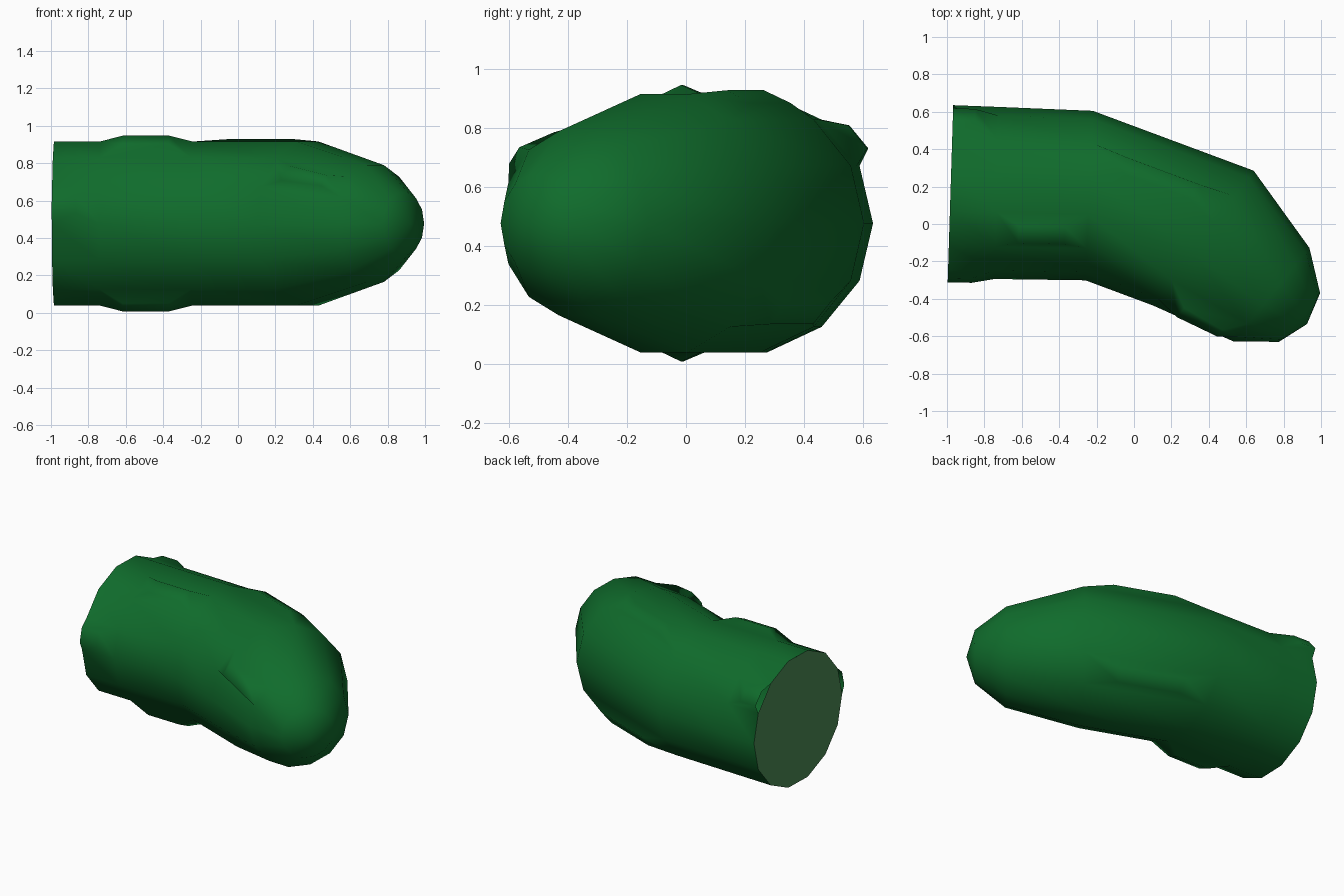
import bpy, bmesh, math
from mathutils import Vector

if "Cube" in bpy.data.objects:
    bpy.data.objects.remove(bpy.data.objects["Cube"])

SIDES = 14
ZC = 0.477


def material(name, rgb):
    m = bpy.data.materials.new(name)
    m.diffuse_color = (*rgb, 1)
    m.use_nodes = True
    m.node_tree.nodes["Principled BSDF"].inputs["Base Color"].default_value = m.diffuse_color
    return m


def make_object(name, bm, mat, smooth):
    me = bpy.data.meshes.new(name)
    bm.normal_update()
    for f in bm.faces:
        f.smooth = smooth
    bm.to_mesh(me)
    bm.free()
    me.materials.append(mat)
    ob = bpy.data.objects.new(name, me)
    bpy.context.collection.objects.link(ob)
    return ob


# Rings: centre x, y, half-width vector x, y, half-height
rings = [(-1.230, 0.180, 0.010, 0.465, 0.45),
         (-0.735, 0.166, 0.010, 0.460, 0.45),
         (-0.240, 0.152, 0.020, 0.453, 0.45),
         (0.370, -0.075, 0.270, 0.360, 0.45),
         (0.735, -0.378, 0.203, 0.250, 0.32),
         (0.885, -0.500, 0.110, 0.130, 0.17)]
TIP = (0.925, -0.535, ZC)


def ring_points(cx, cy, hx, hy, hz):
    pts = []
    for k in range(SIDES):
        a = 2 * math.pi * k / SIDES
        c, s = math.cos(a), math.sin(a)
        pts.append(Vector((cx + hx * c, cy + hy * c, ZC + hz * s)))
    return pts


# Body: lofted rings closed by a rounded tip
bm = bmesh.new()
loops = [[bm.verts.new(p) for p in ring_points(*r)] for r in rings]
cells = {}
for i, (a, b) in enumerate(zip(loops, loops[1:])):
    for k in range(SIDES):
        n = (k + 1) % SIDES
        cells[i, k] = bm.faces.new((a[k], a[n], b[n], b[k]))
tip = bm.verts.new(TIP)
for k in range(SIDES):
    bm.faces.new((loops[-1][k], loops[-1][(k + 1) % SIDES], tip))
bmesh.ops.recalc_face_normals(bm, faces=bm.faces)

# Warts: single cells inset by half and pushed outward
warts = {(1, 4): (0, -0.025, 0.053), (1, 9): (0, -0.025, -0.053),
         (0, 6): (0, -0.034, 0.008), (0, 1): (0, 0.062, 0.020),
         (2, 2): (0.012, 0.033, 0.035), (2, 12): (0.015, 0.040, -0.030),
         (3, 5): (-0.018, -0.070, 0.016)}
for key, push in warts.items():
    face = cells[key]
    centre = face.calc_center_median()
    old = [v.co.copy() for v in face.verts]
    bmesh.ops.inset_individual(bm, faces=[face], thickness=0.01)
    for v in face.verts:
        corner = min(old, key=lambda p: (p - v.co).length)
        v.co = centre.lerp(corner, 0.5) + Vector(push)

# Cut end, slightly tilted
cut_co = Vector((-0.981, 0.173, ZC))
cut_no = Vector((0.955, -0.030, 0)).normalized()
bmesh.ops.bisect_plane(bm, geom=bm.verts[:] + bm.edges[:] + bm.faces[:],
                       plane_co=cut_co, plane_no=cut_no, clear_inner=True)
make_object("body", bm, material("skin_green", (0.005, 0.15, 0.025)), True)

# Flat cut face
bm = bmesh.new()
pts = ring_points(cut_co.x, cut_co.y, 0.0145, 0.4625, 0.45)
cap = bm.faces.new([bm.verts.new(p) for p in pts])
cap.normal_update()
if cap.normal.x > 0:
    cap.normal_flip()
make_object("cut_end", bm, material("flesh_green", (0.07, 0.25, 0.09)), False)
